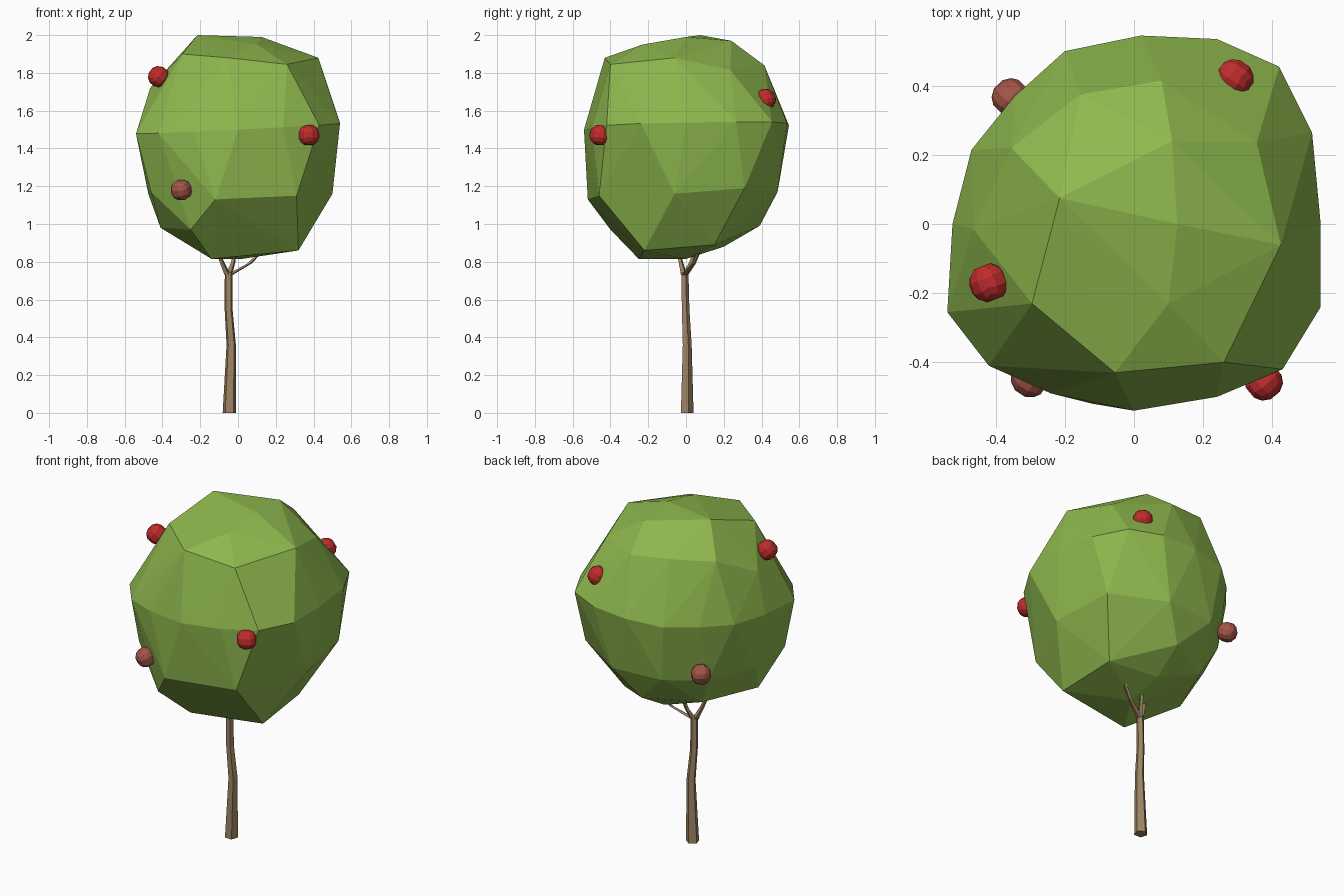
import bpy, bmesh, math
from mathutils import Vector, Matrix

if "Cube" in bpy.data.objects:
    bpy.data.objects.remove(bpy.data.objects["Cube"])


def material(name, rgb):
    m = bpy.data.materials.new(name)
    m.diffuse_color = (*rgb, 1)
    m.use_nodes = True
    m.node_tree.nodes["Principled BSDF"].inputs["Base Color"].default_value = m.diffuse_color
    return m


GREEN = material("leaf green", (0.27, 0.48, 0.075))
BARK = material("bark brown", (0.34, 0.235, 0.125))
RED = material("fruit red", (0.53, 0.025, 0.025))
DULL_RED = material("dull fruit red", (0.36, 0.09, 0.065))


def finish(name, bm, mat):
    bmesh.ops.recalc_face_normals(bm, faces=bm.faces[:])
    mesh = bpy.data.meshes.new(name)
    bm.to_mesh(mesh)
    bm.free()
    mesh.materials.append(mat)
    ob = bpy.data.objects.new(name, mesh)
    bpy.context.collection.objects.link(ob)
    return ob


def tube(name, path, sides):
    """Flat-sided limb through (x, y, z, radius) stations."""
    bm = bmesh.new()
    rings = []
    for x, y, z, r in path:
        ring = []
        for i in range(sides):
            a = math.tau * (i + 0.25) / sides
            ring.append(bm.verts.new((x + r * math.cos(a), y + r * math.sin(a), z)))
        rings.append(ring)
    for lo, hi in zip(rings, rings[1:]):
        for i in range(sides):
            j = (i + 1) % sides
            bm.faces.new((lo[i], lo[j], hi[j], hi[i]))
    bm.faces.new(rings[0][::-1])
    bm.faces.new(rings[-1])
    return finish(name, bm, BARK)


# Crown: faceted convex hull through uneven leaf tiers
top = [(-0.215, 0.075, 2.0), (0.125, 0, 1.99), (0.11, 0.24, 1.97), (0.1, -0.23, 1.95)]
shoulder = [(-0.295, -0.23, 1.90), (-0.055, -0.43, 1.88), (0.26, -0.40, 1.845),
            (0.425, -0.06, 1.88), (0.355, 0.235, 1.815), (0.08, 0.415, 1.84),
            (-0.155, 0.375, 1.86), (-0.355, 0.22, 1.84), (-0.465, -0.015, 1.72)]
waist = [(0.02, 0.545), (0.24, 0.535), (0.42, 0.455), (0.515, 0.265), (0.54, 0),
         (0.54, -0.24), (0.43, -0.42), (0.24, -0.50), (0, -0.54), (-0.24, -0.49),
         (-0.42, -0.41), (-0.54, -0.255), (-0.525, 0), (-0.47, 0.215),
         (-0.345, 0.37), (-0.20, 0.50)]
low = [(-0.12, -0.52, 1.13), (0.31, -0.46, 1.15), (0.50, -0.06, 1.16),
       (0.45, 0.31, 1.19), (0.15, 0.485, 1.17), (-0.16, 0.46, 1.17),
       (-0.35, 0.29, 1.15), (-0.475, 0.02, 1.16), (-0.46, -0.28, 1.17)]
base = [(0.32, -0.22, 0.86), (-0.14, -0.25, 0.815), (0.02, 0.0, 0.815),
        (-0.25, -0.40, 0.97), (-0.41, -0.10, 0.98), (-0.27, 0.23, 0.98),
        (0.02, 0.39, 0.99), (0.30, 0.15, 0.89), (0.0, 0.20, 0.88)]
tiers = top + shoulder + low + base
tiers += [(x, y, 1.51 + 0.05 * x + 0.02 * y) for x, y in waist]
bm = bmesh.new()
for p in tiers:
    bm.verts.new(p)
hull = bmesh.ops.convex_hull(bm, input=bm.verts[:])
loose = [v for v in bm.verts if not v.link_faces]
bmesh.ops.delete(bm, geom=loose, context='VERTS')
finish("leaf_crown", bm, GREEN)

# Trunk with a slight bend, then three forked branches
tube("trunk", [(-0.046, 0.003, 0, 0.037), (-0.036, 0.004, 0.36, 0.026),
               (-0.050, -0.004, 0.55, 0.022), (-0.050, -0.008, 0.745, 0.021)], 5)
branches = [
    [(-0.045, -0.005, 0.73, 0.018), (0.06, 0.04, 0.79, 0.012), (0.15, 0.08, 0.88, 0.010)],
    [(-0.055, -0.010, 0.73, 0.018), (-0.09, -0.03, 0.81, 0.012), (-0.12, -0.05, 0.90, 0.010)],
    [(-0.048, -0.005, 0.73, 0.018), (-0.025, 0.03, 0.80, 0.012), (-0.01, 0.06, 0.90, 0.010)],
]
for i, path in enumerate(branches):
    tube(f"branch_{i + 1}", path, 4)

# Fruit: small quad balls facing outward from the crown
fruits = [((-0.42, -0.17, 1.78), RED), ((0.375, -0.455, 1.47), RED),
          ((0.29, 0.42, 1.66), RED), ((-0.30, -0.445, 1.18), DULL_RED),
          ((-0.355, 0.365, 1.22), DULL_RED)]
for i, (pos, mat) in enumerate(fruits):
    bm = bmesh.new()
    bmesh.ops.create_cube(bm, size=2)
    bmesh.ops.subdivide_edges(bm, edges=bm.edges[:], cuts=2, use_grid_fill=True)
    for v in bm.verts:
        v.co = v.co.normalized() * 0.057
    out = Vector(pos) - Vector((0, 0, 1.41))
    turn = out.to_track_quat('Z', 'Y').to_matrix().to_4x4()
    bmesh.ops.transform(bm, matrix=Matrix.Translation(pos) @ turn, verts=bm.verts[:])
    finish(f"fruit_{i + 1}", bm, mat)
